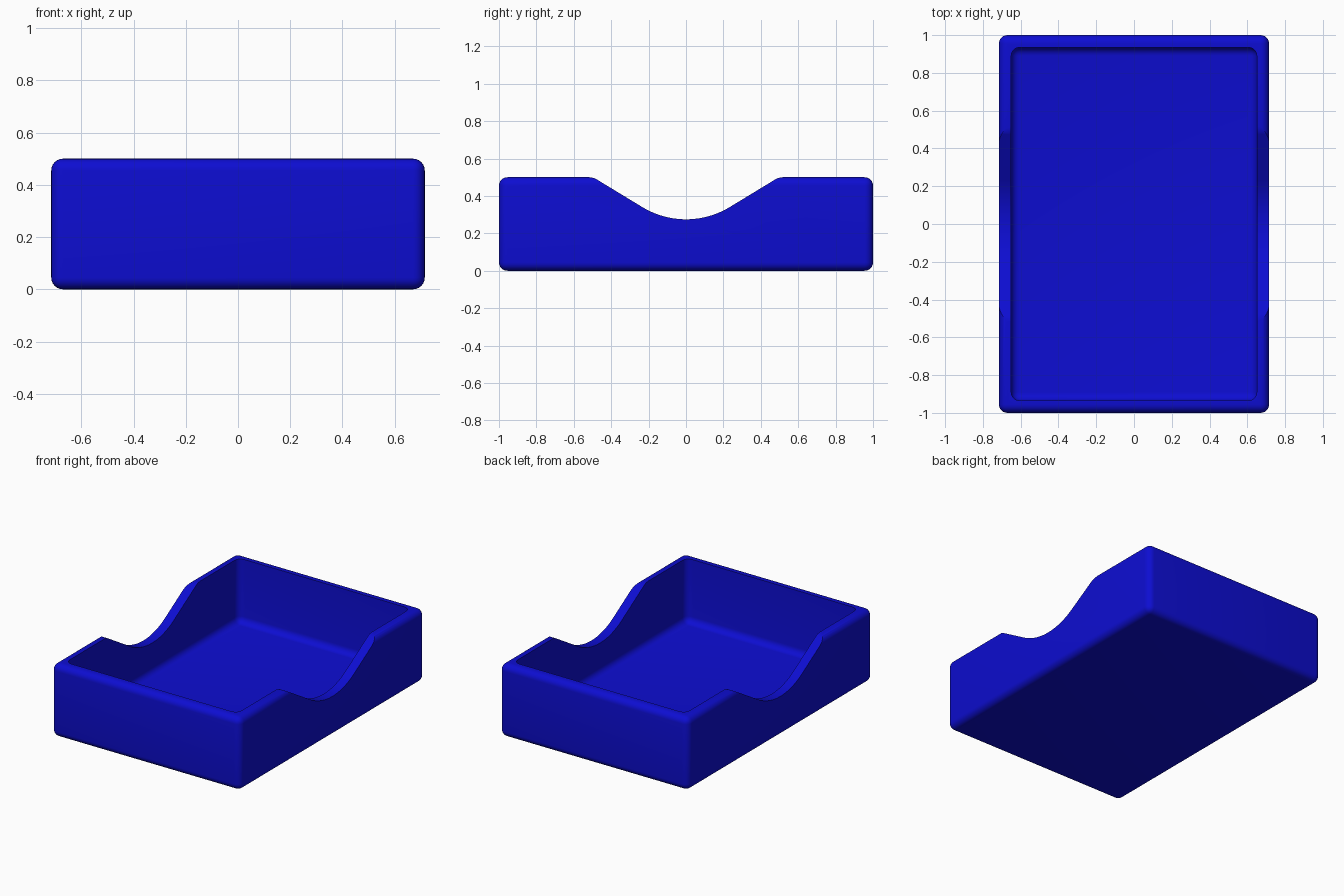
import bpy
import bmesh
from math import sin, cos, radians
from mathutils import Matrix

if "Cube" in bpy.data.objects:
    bpy.data.objects.remove(bpy.data.objects["Cube"], do_unlink=True)

WIDTH, LENGTH, HEIGHT = 1.43, 2.0, 0.5
WALL, ROUND = 0.065, 0.045

blue = bpy.data.materials.new("deep blue")
blue.use_nodes = True
blue.diffuse_color = (0.004, 0.004, 0.64, 1)
blue.node_tree.nodes["Principled BSDF"].inputs["Base Color"].default_value = blue.diffuse_color


def add_object(name, bm):
    bmesh.ops.recalc_face_normals(bm, faces=bm.faces[:])
    mesh = bpy.data.meshes.new(name)
    bm.to_mesh(mesh)
    bm.free()
    mesh.materials.append(blue)
    obj = bpy.data.objects.new(name, mesh)
    bpy.context.collection.objects.link(obj)
    return obj


def rounded_box(name, width, length, bottom, top):
    bm = bmesh.new()
    bmesh.ops.create_cube(bm, size=1, matrix=Matrix.Translation((0, 0, (bottom + top) / 2))
                          @ Matrix.Diagonal((width, length, top - bottom, 1)))
    bmesh.ops.bevel(bm, geom=bm.edges[:], offset=ROUND, segments=6,
                    profile=0.5, affect='EDGES')
    return add_object(name, bm)


def notch_cutter():
    # Round-bottomed valley with straight sloping sides
    radius, slope, low = 0.45, 31, 0.275
    arc = [(radius * sin(radians(a)), low + radius * (1 - cos(radians(a))))
           for a in [slope * i / 12 for i in range(13)]]
    half = arc + [(0.475, 0.487), (0.492, 0.496), (0.515, HEIGHT), (0.515, 0.9)]
    profile = [(-y, z) for y, z in reversed(half[1:])] + half
    bm = bmesh.new()
    face = bm.faces.new([bm.verts.new((-1, y, z)) for y, z in profile])
    side = bmesh.ops.extrude_face_region(bm, geom=[face])
    verts = [g for g in side["geom"] if isinstance(g, bmesh.types.BMVert)]
    bmesh.ops.translate(bm, verts=verts, vec=(2, 0, 0))
    return add_object("notch_cutter", bm)


# Open tray: rounded block, hollowed, with a dip in both long walls
tray = rounded_box("tray", WIDTH, LENGTH, 0, HEIGHT)
cavity = rounded_box("cavity_cutter", WIDTH - 2 * WALL, LENGTH - 2 * WALL, WALL, 0.9)
bpy.ops.object.select_all(action='DESELECT')
bpy.context.view_layer.objects.active = tray
tray.select_set(True)
for cutter in (cavity, notch_cutter()):
    cutter.hide_render = True
    cut = tray.modifiers.new("cut", 'BOOLEAN')
    cut.operation = 'DIFFERENCE'
    cut.solver = 'EXACT'
    cut.object = cutter
    bpy.ops.object.modifier_apply(modifier=cut.name)
    bpy.data.objects.remove(cutter, do_unlink=True)

bpy.ops.object.shade_smooth_by_angle(angle=radians(30))
